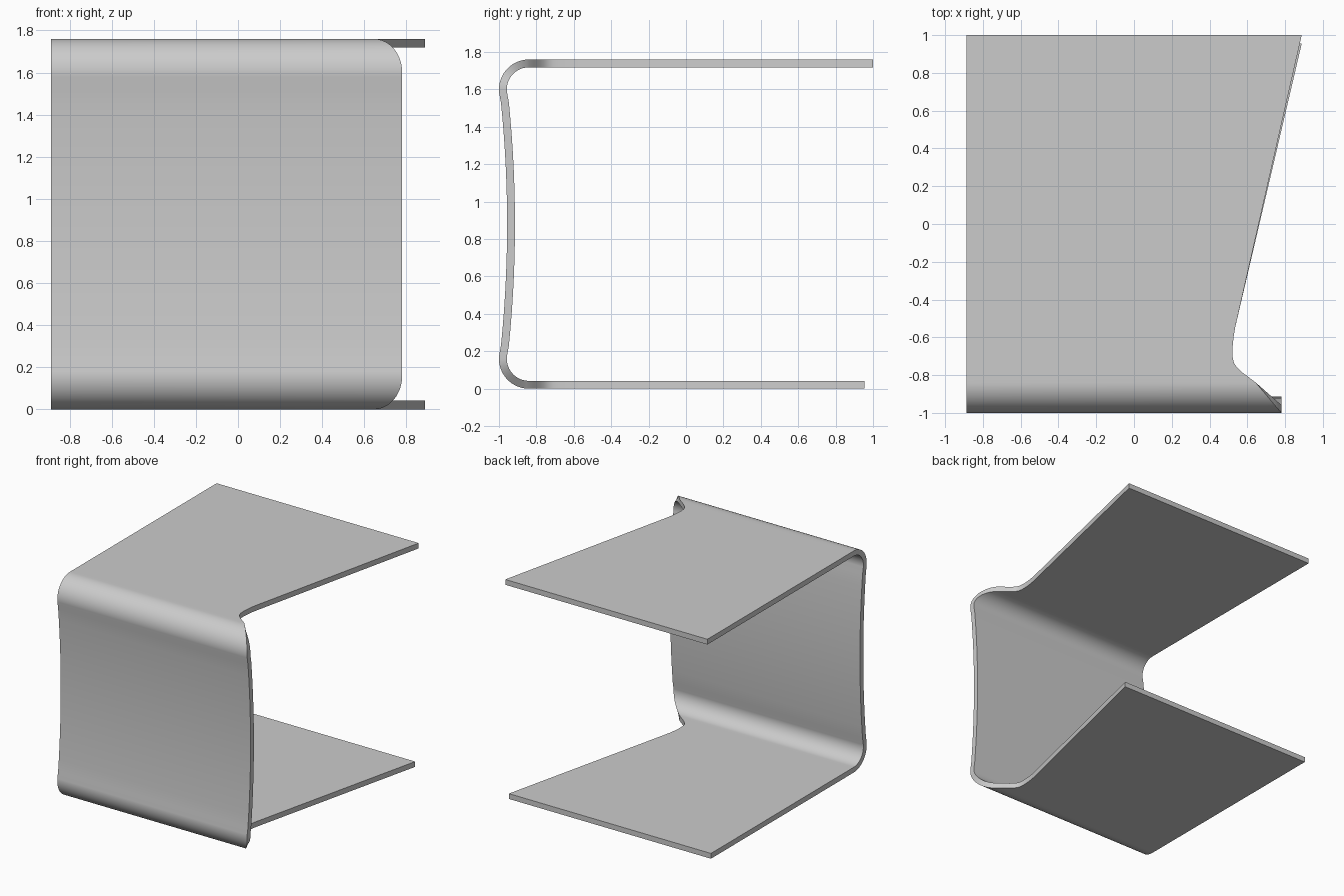
import bpy, bmesh
from math import sin, cos, radians

if "Cube" in bpy.data.objects:
    bpy.data.objects.remove(bpy.data.objects["Cube"])

LEFT, HEIGHT, THICK = -0.888, 1.76, 0.042
R = 0.16                                  # outer bend radius
TILT = radians(6.6)                       # bend overshoot, meets the bowed back panel
R_BOW = (HEIGHT / 2 - R + R * sin(TILT)) / sin(TILT)

# Right-hand edge of the flat plates as (y, x), up to where the bend begins
EDGE = [(-0.55, 0.535), (-0.60, 0.527), (-0.64, 0.523), (-0.68, 0.521),
        (-0.71, 0.523), (-0.735, 0.529), (-0.76, 0.546), (-0.785, 0.572),
        (-0.81, 0.606)]


def half_profile(end_y):
    """Stations (y, z, inward normal y, inward normal z, right x), plate tip to panel middle."""
    pts = [(y, HEIGHT, 0, -1, x) for y, x in [(end_y, 0.888)] + EDGE]
    # rounded bend, right edge flaring out to the panel width
    n = 20
    for i in range(n + 1):
        a = (radians(90) + TILT) * i / n
        x = 0.645 + 0.135 * sin(min(a, radians(90)))
        pts.append((-1 + R - R * sin(a), HEIGHT - R + R * cos(a), sin(a), -cos(a), x))
    # gently bowed panel, down to mid height
    y_end, z_end = pts[-1][:2]
    cy = y_end - R_BOW * cos(TILT)
    for i in range(1, 9):
        a = TILT * (1 - i / 8)
        pts.append((cy + R_BOW * cos(a), HEIGHT / 2 + R_BOW * sin(a), cos(a), sin(a), 0.78))
    return pts


top = half_profile(1.0)
bottom = [(y, HEIGHT - z, ny, -nz, x) for y, z, ny, nz, x in half_profile(0.955)]
stations = top + bottom[-2::-1]

# Bent sheet: one rectangular section per station, bridged into a solid
bm = bmesh.new()
rings = []
for y, z, ny, nz, x in stations:
    iy, iz = y + ny * THICK, z + nz * THICK
    rings.append([bm.verts.new(c) for c in
                  ((LEFT, y, z), (x, y, z), (x, iy, iz), (LEFT, iy, iz))])
for a, b in zip(rings, rings[1:]):
    for k in range(4):
        j = (k + 1) % 4
        bm.faces.new((a[k], a[j], b[j], b[k]))
bm.faces.new(rings[0])
bm.faces.new(rings[-1][::-1])
bmesh.ops.recalc_face_normals(bm, faces=bm.faces)

mesh = bpy.data.meshes.new("bent_sheet_bracket")
bm.to_mesh(mesh)
bm.free()
bracket = bpy.data.objects.new("bent_sheet_bracket", mesh)
bpy.context.collection.objects.link(bracket)
bpy.context.view_layer.objects.active = bracket
bracket.select_set(True)
bpy.ops.object.shade_smooth_by_angle(angle=radians(30))
